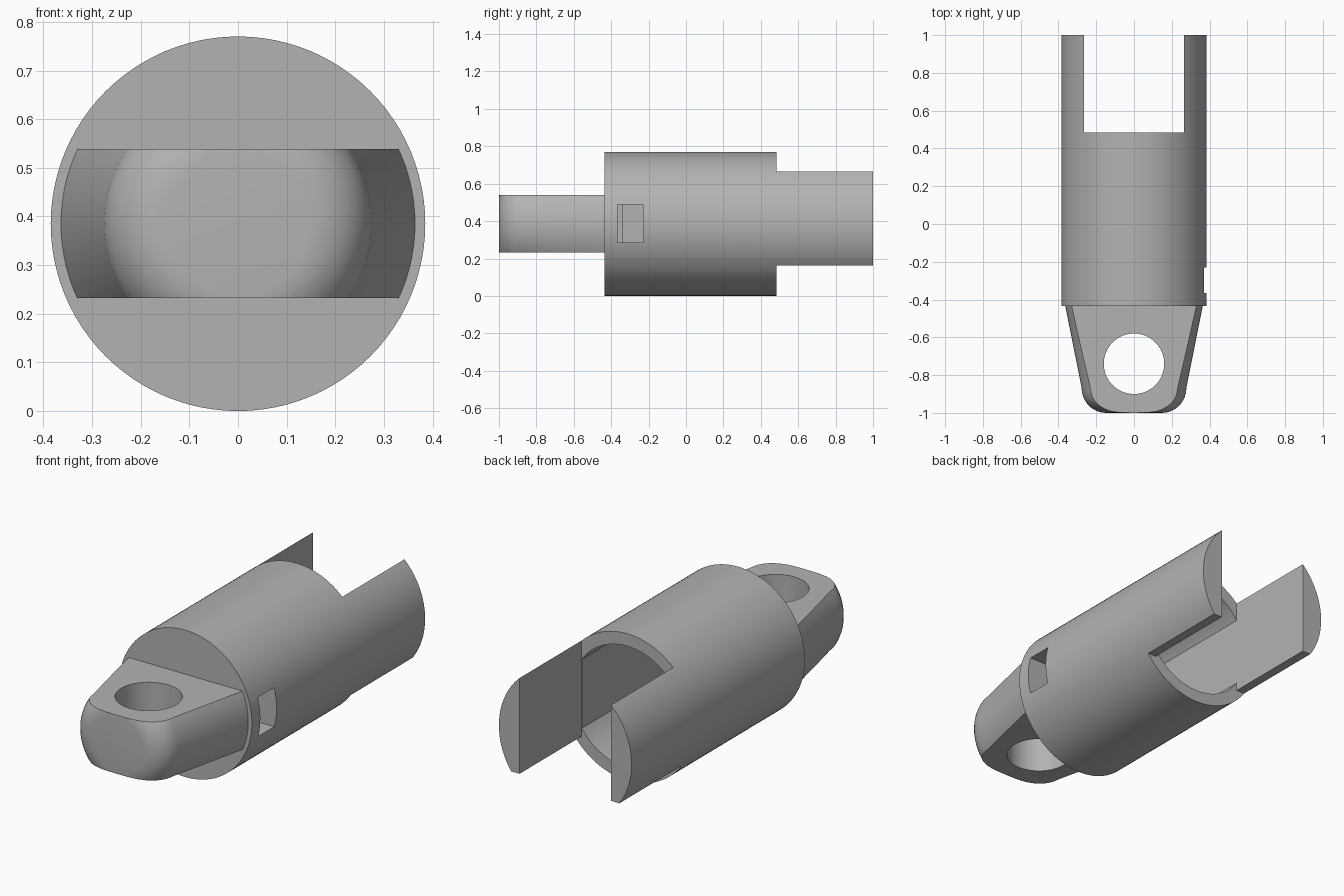
import bpy, bmesh, math
from mathutils import Vector

cube = bpy.data.objects.get("Cube")
if cube:
    bpy.data.objects.remove(cube, do_unlink=True)

R = 0.385          # outer radius, also the height of the long axis
SLOT = 0.265       # half width of the fork opening

steel = bpy.data.materials.new("grey steel")
steel.use_nodes = True
steel.diffuse_color = (0.45, 0.45, 0.45, 1)
steel.node_tree.nodes["Principled BSDF"].inputs["Base Color"].default_value = (0.45, 0.45, 0.45, 1)


def add(name, bm):
    bmesh.ops.recalc_face_normals(bm, faces=bm.faces)
    mesh = bpy.data.meshes.new(name)
    bm.to_mesh(mesh)
    bm.free()
    mesh.materials.append(steel)
    obj = bpy.data.objects.new(name, mesh)
    bpy.context.collection.objects.link(obj)
    return obj


def lathe(name, profile, steps=96):
    """Turn (radius, y) points about the long axis; the ends are closed flat."""
    bm = bmesh.new()
    rings = []
    for r, y in profile:
        angles = [2 * math.pi * i / steps for i in range(steps)]
        rings.append([bm.verts.new((r * math.cos(a), y, R + r * math.sin(a))) for a in angles])
    for low, high in zip(rings, rings[1:]):
        for i in range(steps):
            j = (i + 1) % steps
            bm.faces.new((low[i], low[j], high[j], high[i]))
    bm.faces.new(rings[0])
    bm.faces.new(rings[-1])
    return add(name, bm)


def box(name, low, high):
    bm = bmesh.new()
    bmesh.ops.create_cube(bm, size=1)
    low, high = Vector(low), Vector(high)
    for v in bm.verts:
        v.co = (low + high) / 2 + v.co * (high - low)
    return add(name, bm)


def cut(obj, tool, operation="DIFFERENCE"):
    """Apply a boolean and throw the cutter away."""
    mod = obj.modifiers.new("cut", "BOOLEAN")
    mod.operation, mod.solver, mod.object = operation, "EXACT", tool
    bpy.context.view_layer.update()
    result = obj.evaluated_get(bpy.context.evaluated_depsgraph_get())
    mesh = bpy.data.meshes.new_from_object(result)
    obj.modifiers.clear()
    obj.data = mesh
    bpy.data.objects.remove(tool, do_unlink=True)


def smooth(obj):
    bpy.ops.object.select_all(action="DESELECT")
    obj.select_set(True)
    bpy.context.view_layer.objects.active = obj
    bpy.ops.object.shade_smooth_by_angle(angle=math.radians(30))


# Round body with two fork prongs
body = lathe("forked_body", [(R, -0.435), (R, 1)])
cut(body, box("fork_gap", (-SLOT, 0.485, -1), (SLOT, 1.2, 2)))
cut(body, box("prong_underside", (-1, 0.485, -1), (1, 1.2, 0.162)))

# Flat-sided bore behind the fork opening
bore = lathe("bore", [(0.32, -0.34), (0.32, 0.6)])
cut(bore, box("bore_sides", (-SLOT + 0.001, -1, -1), (SLOT - 0.001, 1, 2)), "INTERSECT")
cut(body, bore)

# Small window on the left side
cut(body, box("window", (0.25, -0.365, 0.285), (0.6, -0.23, 0.49)))
smooth(body)

# Tapered eye lug with a rounded nose
nose = [math.radians(a) for a in range(10, 91, 10)]
profile = [(0.366, -0.425), (0.279, -0.86)]
profile += [(0.147 + 0.13 * math.cos(a), -0.87 - 0.13 * math.sin(a)) for a in nose]
lug = lathe("eye_lug", profile)
cut(lug, box("lug_slab", (-1, -2, 0.232), (1, 1, 0.539)), "INTERSECT")

# Pin hole through the lug
bm = bmesh.new()
bmesh.ops.create_cone(bm, cap_ends=True, segments=64, radius1=0.16, radius2=0.16, depth=2)
bmesh.ops.translate(bm, verts=bm.verts, vec=(0, -0.74, R))
cut(lug, add("pin_hole", bm))
smooth(lug)
